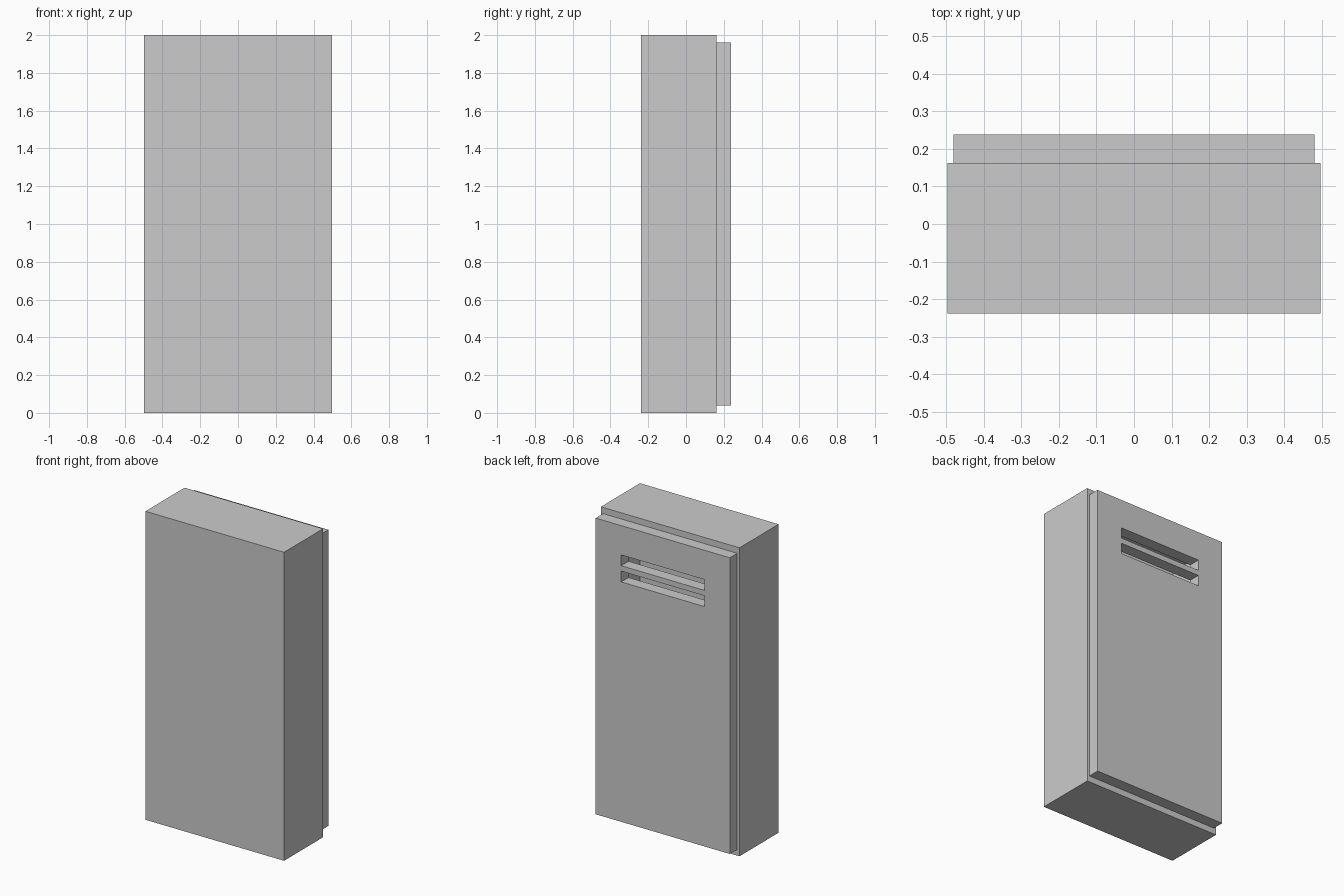
import bpy

if "Cube" in bpy.data.objects:
    bpy.data.objects.remove(bpy.data.objects["Cube"])


def box(name, x, y, z):
    """Axis-aligned box from (min, max) ranges."""
    bpy.ops.mesh.primitive_cube_add(size=1)
    ob = bpy.context.object
    ob.name = name
    for v in ob.data.vertices:
        v.co = [r[0] if c < 0 else r[1] for c, r in zip(v.co, (x, y, z))]
    return ob


def cut(target, cutter):
    """Subtract the cutter, then discard it."""
    mod = target.modifiers.new("cut", 'BOOLEAN')
    mod.operation = 'DIFFERENCE'
    mod.solver = 'EXACT'
    mod.object = cutter
    bpy.context.view_layer.objects.active = target
    bpy.ops.object.modifier_apply(modifier=mod.name)
    bpy.data.objects.remove(cutter)


BACK, SEAM, FACE = -0.238, 0.162, 0.238

# Hollow cabinet body, open behind the door
body = box("cabinet_body", (-0.497, 0.497), (BACK, SEAM), (0, 2))
cut(body, box("cavity", (-0.46, 0.46), (BACK + 0.05, SEAM + 0.1), (0.06, 1.94)))

# Door slab with two vent slots near the top
door = box("door", (-0.481, 0.481), (SEAM, FACE), (0.04, 1.96))
for z in (1.595, 1.70):
    cut(door, box("vent_slot", (-0.298, 0.298), (SEAM - 0.05, FACE + 0.05), (z, z + 0.07)))
